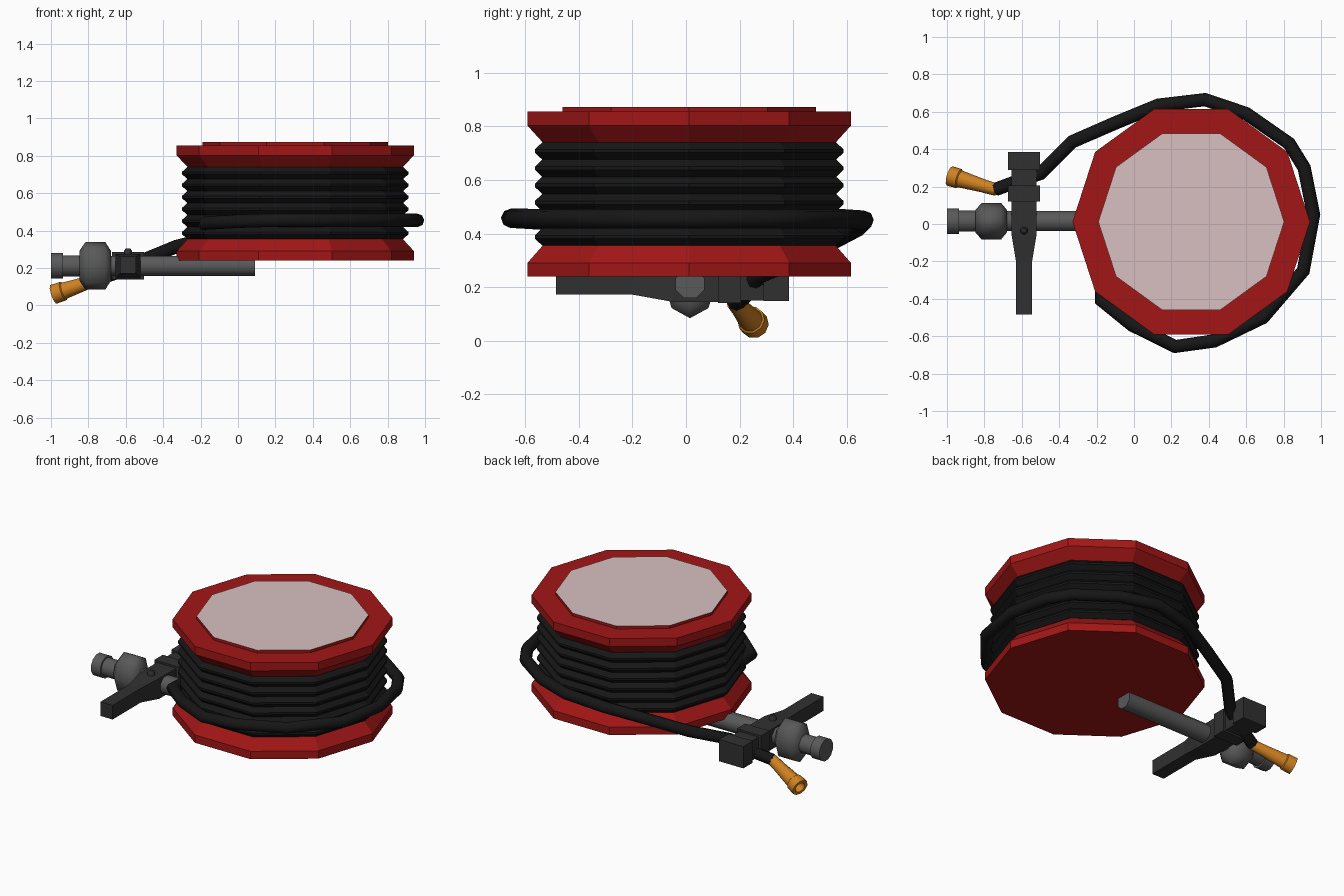
import bpy, bmesh, math
from mathutils import Vector, Matrix

if "Cube" in bpy.data.objects:
    bpy.data.objects.remove(bpy.data.objects["Cube"])


def material(name, r, g, b):
    m = bpy.data.materials.new(name)
    m.diffuse_color = (r, g, b, 1)
    m.use_nodes = True
    m.node_tree.nodes["Principled BSDF"].inputs["Base Color"].default_value = m.diffuse_color
    return m


RED = material("red", 0.36, 0.008, 0.008)
PALE = material("pale", 0.69, 0.53, 0.53)
BLACK = material("black_rubber", 0.008, 0.008, 0.008)
DARK = material("dark_metal", 0.03, 0.03, 0.03)
GREY = material("grey_metal", 0.1, 0.1, 0.1)
ORANGE = material("orange", 0.63, 0.22, 0.015)


def finish(name, bm, mat, smooth=None):
    bmesh.ops.recalc_face_normals(bm, faces=bm.faces[:])
    me = bpy.data.meshes.new(name)
    bm.to_mesh(me)
    bm.free()
    ob = bpy.data.objects.new(name, me)
    bpy.context.collection.objects.link(ob)
    me.materials.append(mat)
    if smooth:
        select(ob)
        bpy.ops.object.shade_smooth_by_angle(angle=math.radians(smooth))
    return ob


def select(ob):
    bpy.ops.object.select_all(action='DESELECT')
    ob.select_set(True)
    bpy.context.view_layer.objects.active = ob


def lathe(name, profile, n, mat, origin, axis=(0, 0, 1), phase=0.0, smooth=None):
    """Stack of n-sided rings; profile rows are (height, radius[, radius2])."""
    bm = bmesh.new()
    rot = Matrix() if axis == (0, 0, 1) else Vector(axis).to_track_quat('Z', 'Y').to_matrix().to_4x4()
    xf = Matrix.Translation(origin) @ rot
    rings = []
    for row in profile:
        h, a, b = row[0], row[1], row[-1]
        rings.append([bm.verts.new(xf @ Vector((a * math.cos(t), b * math.sin(t), h)))
                      for t in (2 * math.pi * (i + phase) / n for i in range(n))])
    for p, q in zip(rings, rings[1:]):
        for i in range(n):
            j = (i + 1) % n
            bm.faces.new((p[i], p[j], q[j], q[i]))
    bm.faces.new(rings[0])
    bm.faces.new(rings[-1])
    return finish(name, bm, mat, smooth)


def loft_y(name, sections, mat):
    """Rectangular bar along y; sections are (y, half_width, z_low, z_high)."""
    bm = bmesh.new()
    rings = [[bm.verts.new((-0.588 + sx * w, y, z))
              for sx, z in ((-1, lo), (1, lo), (1, hi), (-1, hi))] for y, w, lo, hi in sections]
    for p, q in zip(rings, rings[1:]):
        for i in range(4):
            j = (i + 1) % 4
            bm.faces.new((p[i], p[j], q[j], q[i]))
    bm.faces.new(rings[0])
    bm.faces.new(rings[-1])
    return finish(name, bm, mat)


# Ten-sided reel flanges and raised top panel
C = (0.306, 0.012, 0)
lathe("lower_flange", [(0.24, 0.635), (0.29, 0.635), (0.355, 0.575)], 10, RED, C)
lathe("upper_flange", [(0.74, 0.575), (0.803, 0.635), (0.855, 0.635)], 10, RED, C)
panel = lathe("top_panel", [(0.85, 0.497), (0.873, 0.497)], 10, RED, C)
panel.data.materials.append(PALE)
for f in panel.data.polygons:
    if f.normal.z > 0.9:
        f.material_index = 1

# Wound hose: six ridges
pitch = 0.385 / 6
coil = [(0.355, 0.577)]
for k in range(6):
    z = 0.355 + k * pitch
    coil += [(z + pitch * 0.4, 0.605), (z + pitch * 0.6, 0.605), (z + pitch, 0.577)]
lathe("wound_hose", coil, 10, BLACK, C)

# Loose outer turn leading to the nozzle
path = [(-0.74, 0.185, 0.145), (-0.62, 0.23, 0.185), (-0.50, 0.27, 0.245), (-0.33, 0.44, 0.315),
        (-0.10, 0.54, 0.37), (0.13, 0.635, 0.42), (0.38, 0.665, 0.45), (0.60, 0.59, 0.455),
        (0.83, 0.43, 0.455), (0.91, 0.30, 0.455), (0.96, 0.05, 0.455), (0.905, -0.25, 0.455),
        (0.69, -0.50, 0.455), (0.43, -0.625, 0.457), (0.22, -0.655, 0.457),
        (-0.01, -0.54, 0.45), (-0.175, -0.41, 0.44), (-0.175, -0.22, 0.43)]
cu = bpy.data.curves.new("loose_hose", 'CURVE')
cu.dimensions = '3D'
cu.bevel_depth = 0.036
cu.bevel_resolution = 2
cu.use_fill_caps = True
sp = cu.splines.new('POLY')
sp.points.add(len(path) - 1)
for pt, co in zip(sp.points, path):
    pt.co = (*co, 1)
hose = bpy.data.objects.new("loose_hose", cu)
bpy.context.collection.objects.link(hose)
cu.materials.append(BLACK)
select(hose)
bpy.ops.object.convert(target='MESH')
bpy.ops.object.shade_smooth_by_angle(angle=math.radians(50))

# Supply pipe, with end cap and valve body
P = (0, 0.015, 0.212)
lathe("supply_pipe", [(-0.70, 0.058), (0.09, 0.058)], 8, GREY, P, (1, 0, 0), 0.5, 50)
lathe("pipe_coupling", [(-1.0, 0.07), (-0.935, 0.07), (-0.935, 0.058), (-0.82, 0.058)],
      12, GREY, P, (1, 0, 0), 0.5, 40)
valve = lathe("valve_body", [(-0.848, 0.062), (-0.815, 0.10), (-0.71, 0.10), (-0.678, 0.06)],
              8, GREY, (0, 0, 0), (1, 0, 0), 0, 50)
valve.location = P
valve.scale = (1, 0.97, 1.28)

# Valve lever and hose bracket
loft_y("valve_lever", [(-0.485, 0.043, 0.172, 0.262), (-0.20, 0.043, 0.172, 0.262),
                       (-0.05, 0.068, 0.145, 0.275), (0.13, 0.068, 0.145, 0.275)], DARK)
loft_y("bracket_inner_block", [(0.12, 0.086, 0.14, 0.287), (0.205, 0.086, 0.14, 0.287)], DARK)
loft_y("bracket_bridge", [(0.2, 0.068, 0.15, 0.275), (0.295, 0.068, 0.15, 0.275)], DARK)
loft_y("bracket_outer_block", [(0.29, 0.086, 0.148, 0.287), (0.385, 0.086, 0.148, 0.287)], DARK)
lathe("lever_pin", [(0.25, 0.021), (0.293, 0.021), (0.304, 0.012)], 10, DARK, (-0.588, -0.035, 0), smooth=40)

# Flared hollow nozzle
tip, base = Vector((-0.985, 0.257, 0.06)), Vector((-0.735, 0.183, 0.145))
L = (tip - base).length
lathe("nozzle", [(0, 0.033), (L * 0.3, 0.036), (L * 0.78, 0.046), (L * 0.8, 0.053),
                 (L, 0.054), (L, 0.034), (L * 0.75, 0.026)],
      10, ORANGE, base, tuple(tip - base), 0, 40)
